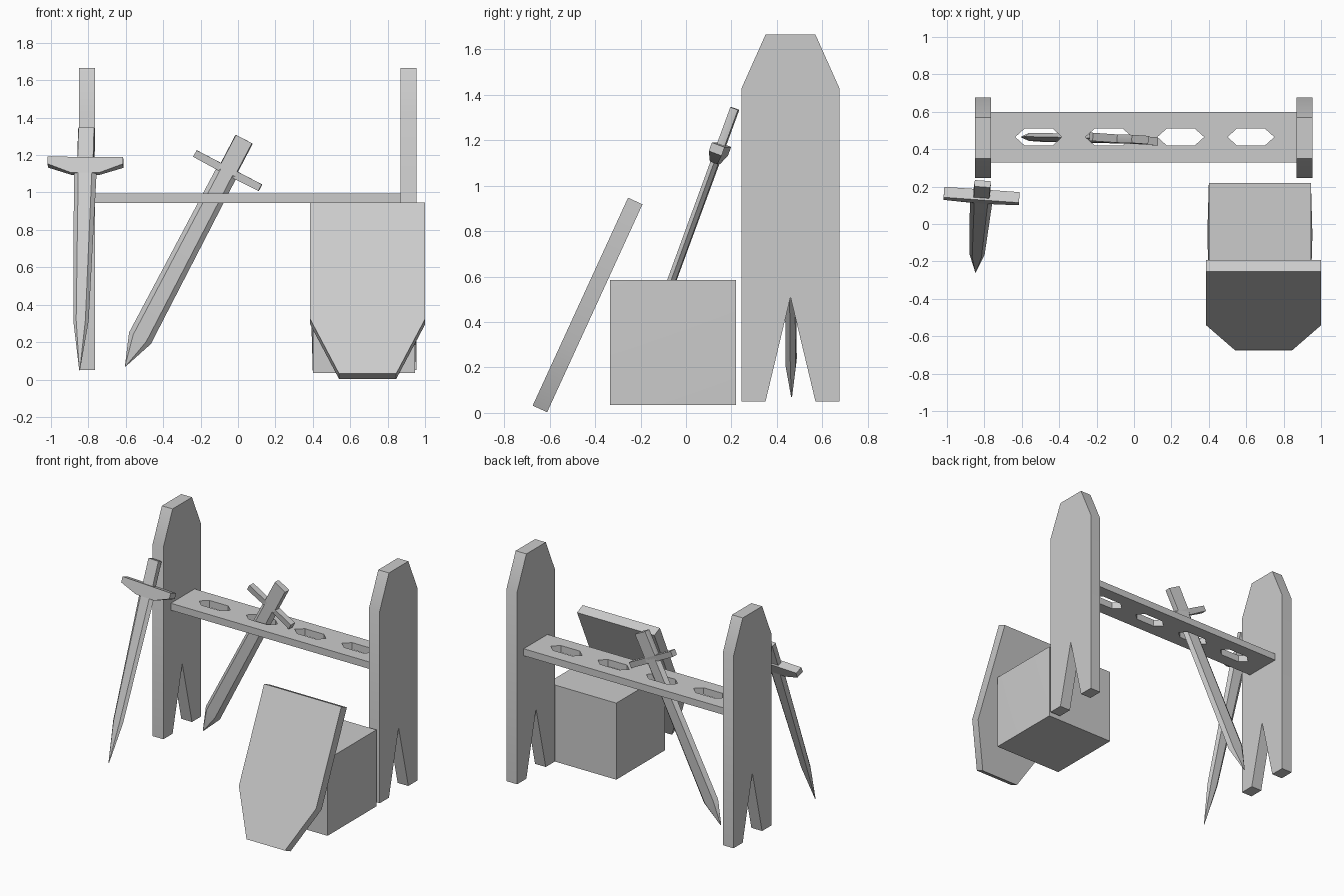
import bpy, bmesh
from mathutils import Vector, Matrix

if "Cube" in bpy.data.objects:
    bpy.data.objects.remove(bpy.data.objects["Cube"])


def finish(bm, name, matrix=None):
    bmesh.ops.recalc_face_normals(bm, faces=bm.faces)
    me = bpy.data.meshes.new(name)
    bm.to_mesh(me)
    bm.free()
    if matrix:
        me.transform(matrix)
    ob = bpy.data.objects.new(name, me)
    bpy.context.collection.objects.link(ob)
    return ob


def frame(origin, x, y, z):
    m = Matrix((x, y, z)).transposed().to_4x4()
    m.translation = origin
    return m


def loft(bm, rings):
    """Join equal-length rings of points and cap both ends."""
    vs = [[bm.verts.new(p) for p in r] for r in rings]
    n = len(vs[0])
    for a, b in zip(vs, vs[1:]):
        for i in range(n):
            bm.faces.new((a[i], a[(i + 1) % n], b[(i + 1) % n], b[i]))
    bm.faces.new(vs[0])
    bm.faces.new(vs[-1])


def slab(name, profile, depth, matrix):
    bm = bmesh.new()
    loft(bm, [[(u, v, w) for u, v in profile] for w in (0, depth)])
    return finish(bm, name, matrix)


X, Y, Z = Vector((1, 0, 0)), Vector((0, 1, 0)), Vector((0, 0, 1))

# Two posts: tapered top and a notched foot
half = [(0.11, 1.665), (0.215, 1.43), (0.215, 0.05), (0.11, 0.05)]
post = half + [(0, 0.51)] + [(-u, v) for u, v in reversed(half)]
for side, x in (("left", -0.85), ("right", 0.87)):
    slab(side + "_post", post, 0.085, frame(Vector((x, 0.46, 0)), Y, Z, X))

# Cross plank with four long hexagonal slots
cu = bpy.data.curves.new("plank_outline", 'CURVE')
cu.dimensions, cu.fill_mode, cu.extrude = '2D', 'BOTH', 0.025


def add_loop(pts):
    sp = cu.splines.new('POLY')
    sp.points.add(len(pts) - 1)
    for p, (x, y) in zip(sp.points, pts):
        p.co = (x, y, 0, 1)
    sp.use_cyclic_u = True


add_loop([(-0.765, 0.33), (0.87, 0.33), (0.87, 0.6), (-0.765, 0.6)])
for cx in (-0.51, -0.135, 0.25, 0.625):
    add_loop([(cx + u, 0.465 + v) for u, v in
              ((-0.125, 0), (-0.075, 0.045), (0.075, 0.045),
               (0.125, 0), (0.075, -0.045), (-0.075, -0.045))])
tmp = bpy.data.objects.new("plank_outline", cu)
bpy.context.collection.objects.link(tmp)
deps = bpy.context.evaluated_depsgraph_get()
me = bpy.data.meshes.new_from_object(tmp.evaluated_get(deps))
bpy.data.objects.remove(tmp)
me.transform(Matrix.Translation((0, 0, 0.97)))
bm = bmesh.new()
bm.from_mesh(me)
bmesh.ops.remove_doubles(bm, verts=bm.verts, dist=1e-4)
finish(bm, "plank")

# Crate with very slightly bulging sides
bm = bmesh.new()
bmesh.ops.create_cube(bm, size=1)
bmesh.ops.scale(bm, vec=(0.546, 0.555, 0.55), verts=bm.verts)
bmesh.ops.translate(bm, vec=(0.673, -0.057, 0.31), verts=bm.verts)
bm.normal_update()
sides = [f for f in bm.faces if abs(f.normal.x) > 0.9]
bmesh.ops.poke(bm, faces=sides, offset=0.008)
finish(bm, "crate")

# Shield leaning back, with its lower corners cut
up = Vector((0, 0.417, 0.909)).normalized()
outline = [(-0.307, 1.007), (-0.307, 0.32), (-0.153, 0),
           (0.153, 0), (0.307, 0.32), (0.307, 1.007)]
slab("shield", outline, 0.07,
     frame(Vector((0.693, -0.675, 0.032)), X, up, X.cross(up) * -1))


# Swords: built hanging down from the pommel at local z = 0
def hexring(w, t, z, k=0.6):
    return [(w, 0, z), (w * k, t, z), (-w * k, t, z),
            (-w, 0, z), (-w * k, -t, z), (w * k, -t, z)]


def sword(name, top, tip, across, grip, blade, point, thick, guard):
    top, tip = Vector(top), Vector(tip)
    axis = (top - tip).normalized()
    length = (top - tip).length
    side = Vector(across)
    side = (side - axis * side.dot(axis)).normalized()
    m = frame(top, side, axis.cross(side), axis)
    bm = bmesh.new()
    loft(bm, [hexring(grip, thick, 0, 0.92), hexring(grip, thick, -0.2, 0.92)])
    finish(bm, name + "_grip", m)
    bm = bmesh.new()
    loft(bm, [hexring(blade[0], thick, -0.2),
              hexring(blade[1], thick, point - length),
              hexring(0.002, 0.002, -length)])
    finish(bm, name + "_blade", m)
    # Cross guard: end half-width, thickness, lower edge at tip and at blade
    gw, gt, z0, z1 = guard
    pts = [(-gw, -0.17), (gw, -0.17), (gw, z0),
           (blade[0] + 0.015, z1), (-blade[0] - 0.015, z1), (-gw, z0)]
    bm = bmesh.new()
    loft(bm, [[(u, s * gt * (0.6 if v == z1 else 1), v) for u, v in pts]
              for s in (-1, 1)])
    finish(bm, name + "_guard", m)


sword("leaning_sword", (-0.81, 0.215, 1.34), (-0.847, -0.258, 0.05),
      (1, -0.07, 0), 0.045, (0.062, 0.041), 0.28, 0.018,
      (0.202, 0.03, -0.21, -0.255))
sword("racked_sword", (0.033, 0.452, 1.285), (-0.603, 0.465, 0.07),
      (1, -0.07, -0.5), 0.052, (0.06, 0.066), 0.17, 0.022,
      (0.197, 0.022, -0.21, -0.212))

# Keep hard edges crisp
for ob in bpy.context.scene.objects:
    ob.select_set(True)
    bpy.context.view_layer.objects.active = ob
bpy.ops.object.shade_smooth_by_angle(angle=0.5)
